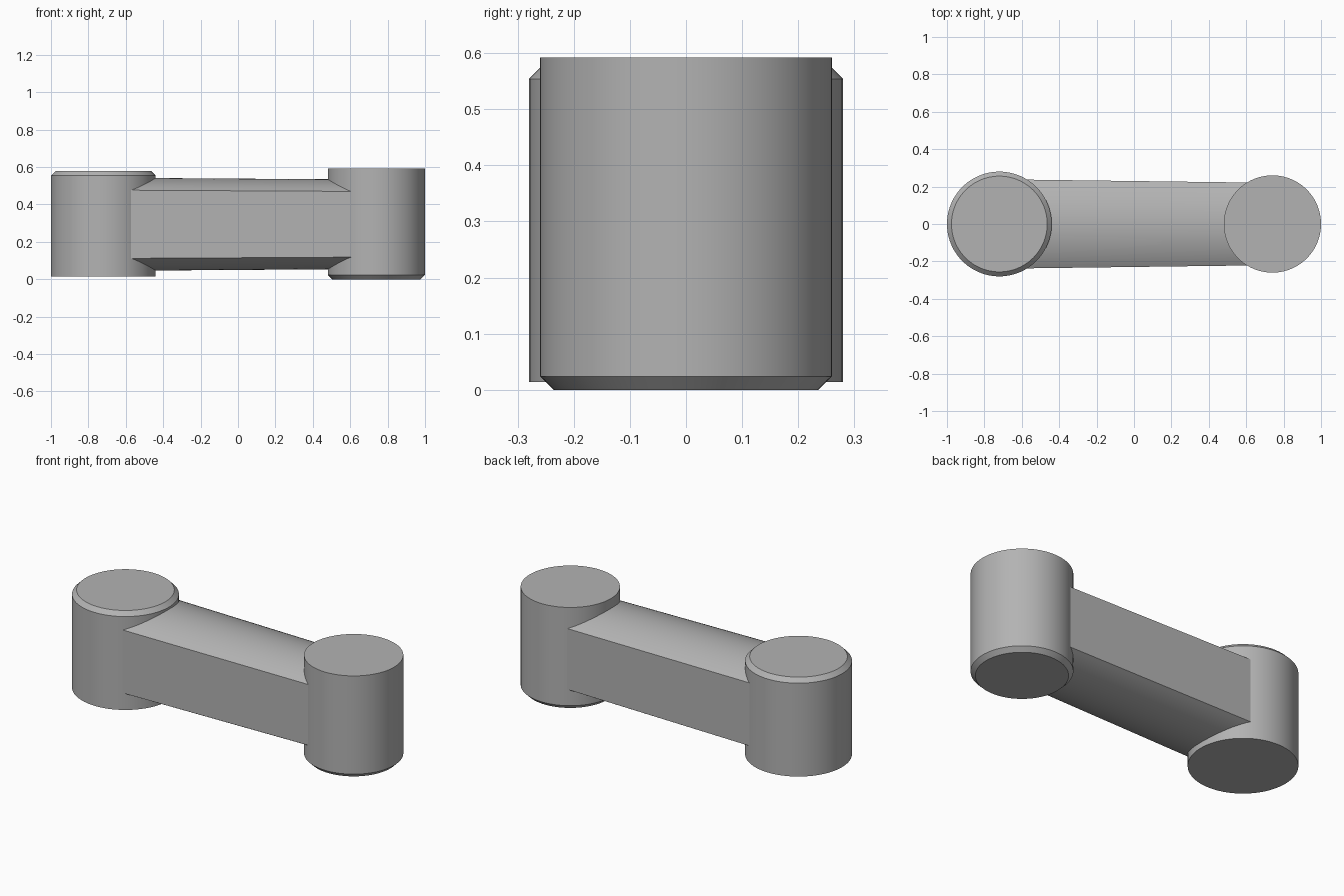
import bpy, bmesh, math

cube = bpy.data.objects.get("Cube")
if cube:
    bpy.data.objects.remove(cube, do_unlink=True)

GREY = (0.45, 0.45, 0.45, 1)
grey = bpy.data.materials.new("plain_grey")
grey.use_nodes = True
grey.diffuse_color = GREY
grey.node_tree.nodes["Principled BSDF"].inputs["Base Color"].default_value = GREY


def finish(bm, name):
    """Turn a bmesh into a smooth shaded object with sharp edges kept."""
    bmesh.ops.recalc_face_normals(bm, faces=bm.faces[:])
    mesh = bpy.data.meshes.new(name)
    bm.to_mesh(mesh)
    bm.free()
    mesh.materials.append(grey)
    obj = bpy.data.objects.new(name, mesh)
    bpy.context.collection.objects.link(obj)
    bpy.ops.object.select_all(action='DESELECT')
    obj.select_set(True)
    bpy.context.view_layer.objects.active = obj
    bpy.ops.object.shade_smooth_by_angle(angle=math.radians(20))
    return obj


def boss(name, x, radius, bottom, top, chamfer_z):
    """Upright cylinder with one chamfered rim at height chamfer_z."""
    bm = bmesh.new()
    bmesh.ops.create_cone(bm, cap_ends=True, segments=96,
                          radius1=radius, radius2=radius, depth=top - bottom)
    bmesh.ops.translate(bm, verts=bm.verts[:], vec=(x, 0, (top + bottom) / 2))
    rim = [e for e in bm.edges
           if all(abs(v.co.z - chamfer_z) < 1e-4 for v in e.verts)]
    bmesh.ops.bevel(bm, geom=rim, offset=0.024, offset_type='OFFSET',
                    segments=1, affect='EDGES')
    return finish(bm, name)


def section(bm, x, half_width, half_side, half_height, mid_z, steps=24):
    """Ring with flat sides and shallow arcs above and below."""
    rise = half_height - half_side
    r = (half_width ** 2 + rise ** 2) / (2 * rise)
    sweep = math.asin(half_width / r)
    ring = []
    for sign in (1, -1):
        for i in range(steps + 1):
            a = sweep * (2 * i / steps - 1) * sign
            z = half_height - r + r * math.cos(a)
            ring.append(bm.verts.new((x, r * math.sin(a), mid_z + sign * z)))
    return ring


# End bosses, chamfered on opposite rims
boss("right_boss", -0.72, 0.28, 0.014, 0.578, 0.578)
boss("left_boss", 0.74, 0.26, 0, 0.592, 0)

# Slightly tapered arm running between the boss centres
bm = bmesh.new()
wide = section(bm, -0.72, 0.239, 0.183, 0.249, 0.294)
slim = section(bm, 0.74, 0.22, 0.175, 0.239, 0.294)
count = len(wide)
for i in range(count):
    j = (i + 1) % count
    bm.faces.new((wide[i], wide[j], slim[j], slim[i]))
bm.faces.new(wide)
bm.faces.new(slim)
finish(bm, "connecting_arm")
